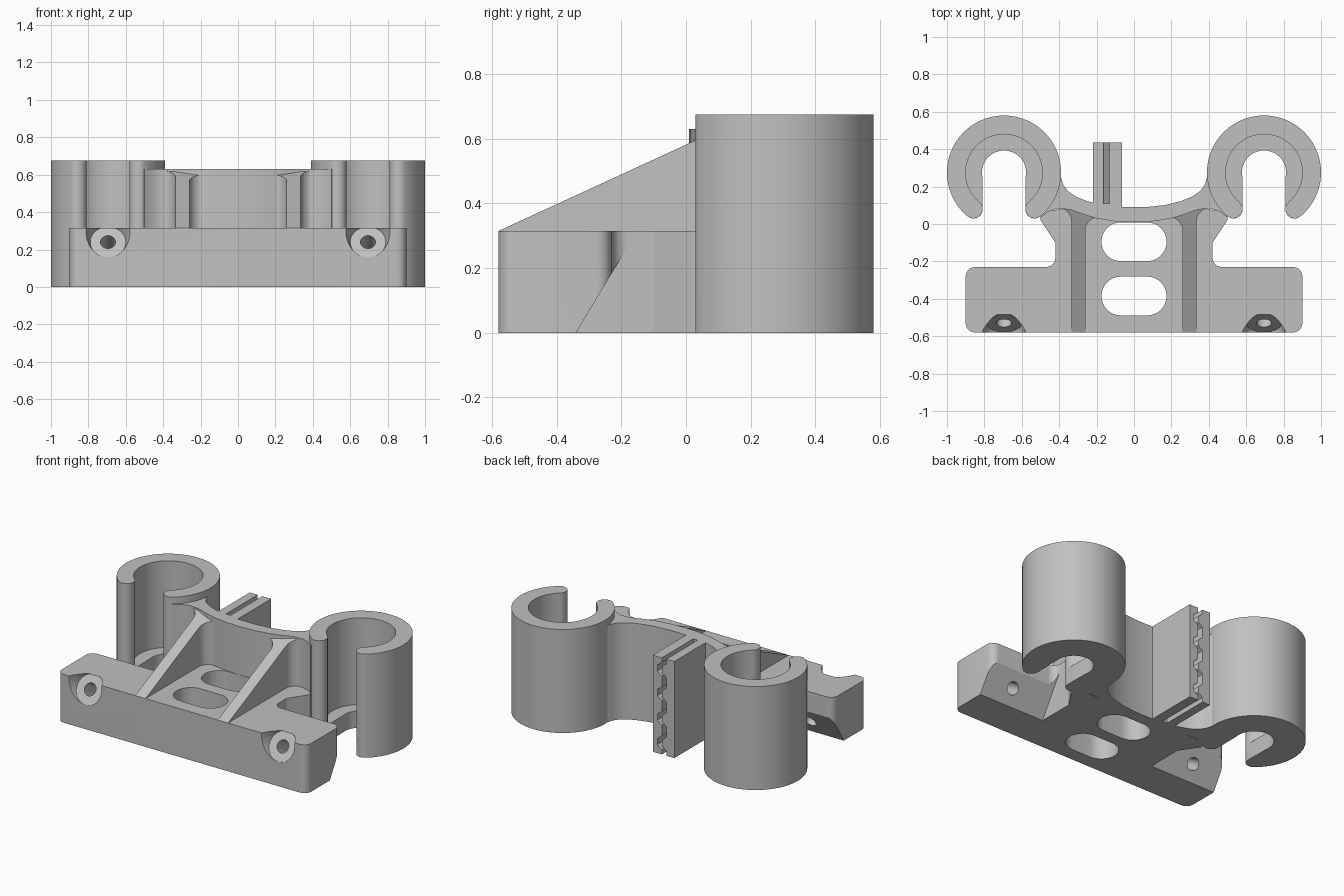
import bpy, bmesh, math
from mathutils import Vector

if "Cube" in bpy.data.objects:
    bpy.data.objects.remove(bpy.data.objects["Cube"])

GREY = (0.53, 0.53, 0.53, 1)
grey = bpy.data.materials.new("grey plastic")
grey.use_nodes = True
grey.diffuse_color = GREY
grey.node_tree.nodes["Principled BSDF"].inputs["Base Color"].default_value = GREY


def arc(cx, cy, r, a0, a1, n=10):
    angles = [math.radians(a0 + (a1 - a0) * i / n) for i in range(n + 1)]
    return [(cx + r * math.cos(a), cy + r * math.sin(a)) for a in angles]


def mirror(half):
    return half + [(-x, y) for x, y in reversed(half) if abs(x) > 1e-4]


def add_object(name, bm):
    bmesh.ops.recalc_face_normals(bm, faces=bm.faces)
    mesh = bpy.data.meshes.new(name)
    bm.to_mesh(mesh)
    bm.free()
    mesh.materials.append(grey)
    obj = bpy.data.objects.new(name, mesh)
    bpy.context.collection.objects.link(obj)
    return obj


def prism(name, outline, low, high, place=lambda u, v, w: (u, v, w)):
    """Extrude an outline; high may be a function of the outline point."""
    top = high if callable(high) else (lambda u, v: high)
    bm = bmesh.new()
    lower = [bm.verts.new(place(u, v, low)) for u, v in outline]
    upper = [bm.verts.new(place(u, v, top(u, v))) for u, v in outline]
    bm.faces.new(lower)
    bm.faces.new(upper)
    n = len(outline)
    for i in range(n):
        j = (i + 1) % n
        bm.faces.new((lower[i], lower[j], upper[j], upper[i]))
    return add_object(name, bm)


def cone(name, start, axis, length, r0, r1):
    bm = bmesh.new()
    bmesh.ops.create_cone(bm, cap_ends=True, segments=40, radius1=r0, radius2=r1, depth=length)
    obj = add_object(name, bm)
    obj.rotation_euler = axis.to_track_quat('Z', 'Y').to_euler()
    obj.location = start + axis * length / 2
    return obj


def cut(obj, cutter):
    mod = obj.modifiers.new("cut", 'BOOLEAN')
    mod.operation = 'DIFFERENCE'
    mod.solver = 'EXACT'
    mod.object = cutter
    cutter.hide_render = True
    cutters.append(cutter)


cutters = []
parts = []

# Base: wide front bar with a narrow neck reaching back to the wall
base_half = ([(0, -0.58)] + arc(0.85, -0.53, 0.05, -90, 0, 6)
             + arc(0.85, -0.28, 0.05, 0, 90, 6) + arc(0.47, -0.18, 0.05, 270, 180, 6)
             + [(0.42, -0.1), (0.5, 0.02), (0.5, 0.06), (0.4, 0.08), (0, 0.05)])
base = prism("base", mirror(base_half), 0, 0.315)
parts.append(base)

# Two rounded slots through the base
for y in (-0.095, -0.385):
    slot = arc(0.07, y, 0.104, -90, 90, 16) + arc(-0.07, y, 0.104, 90, 270, 16)
    cut(base, prism("slot_cutter", slot, -0.1, 0.5))

# Sloped underside of each bar end, with a tilted screw hole and countersink
hole_axis = Vector((0, 0.857, -0.515))
for s in (-1, 1):
    wedge = [(-0.346, -0.01), (-0.11, -0.01), (-0.11, 0.383)]
    cut(base, prism("underside_cutter", wedge, 0.42 * s, 1.1 * s, lambda u, v, w: (w, u, v)))
    seat = Vector((0.695 * s, -0.53, 0.24))
    cut(base, cone("screw_cutter", seat - hole_axis * 0.05, hole_axis, 0.5, 0.04, 0.04))
    cut(base, cone("countersink_cutter", seat, -hole_axis, 0.14, 0.095, 0.145))

# Curved wall joining the two clips
wall_half = [(0, 0.01), (0.1, 0.014), (0.2, 0.03), (0.28, 0.055), (0.34, 0.077), (0.41, 0.083),
             (0.46, 0.065), (0.5, 0.035), (0.525, 0.06), (0.45, 0.2), (0.41, 0.27), (0.39, 0.25),
             (0.38, 0.213), (0.355, 0.177), (0.31, 0.146), (0.25, 0.122), (0.17, 0.102),
             (0.08, 0.092), (0, 0.09)]
parts.append(prism("curved_wall", mirror(wall_half), 0, 0.63))

# Sloped ribs that flare into the wall
for s in (-1, 1):
    rib = ([(0.26, -0.58), (0.335, -0.58)] + arc(0.405, 0.015, 0.07, 180, 90, 6)
           + [(0.34, 0.1), (0.19, 0.05)] + arc(0.19, -0.035, 0.07, 80, 0, 6))
    parts.append(prism("rib", [(x * s, y) for x, y in rib], 0.1,
                       lambda u, v: min(0.63, 0.315 + (v + 0.58) * 0.46)))

# Open clips, each with a slotted floor
CX, CY, OUT, IN = 0.695, 0.275, 0.305, 0.205
MID, TIP = (OUT + IN) / 2, (OUT - IN) / 2
for s in (-1, 1):
    cx = CX * s
    tips = [(cx + MID * math.cos(math.radians(a)), CY + MID * math.sin(math.radians(a)))
            for a in (230, -50)]
    outer = arc(cx, CY, OUT, -50, 230, 64)
    ring = (outer + arc(*tips[0], TIP, 230, 410)[1:]
            + arc(cx, CY, IN, 230, -50, 56)[1:] + arc(*tips[1], TIP, 130, 310)[1:-1])
    parts.append(prism("clip_ring", ring, 0, 0.675))
    floor = (outer + arc(*tips[0], TIP, 230, 360)[1:]
             + arc(cx, CY, 0.118, 190, -10, 28) + arc(*tips[1], TIP, 180, 310)[:-1])
    parts.append(prism("clip_floor", floor, 0, 0.11))

# Belt holder at the back: a block split by a toothed slot
holder = prism("belt_holder", [(-0.22, 0.06), (-0.065, 0.06), (-0.065, 0.435), (-0.22, 0.435)], 0, 0.63)
edge = [(0, -0.1)]
for i in range(4):
    z = 0.03 + 0.16 * i
    edge += [(0, z), (0.032, z + 0.025), (0.032, z + 0.065), (0, z + 0.09)]
edge.append((0, 0.75))
channel = [(x - 0.163, z) for x, z in edge] + [(x - 0.13, z) for x, z in reversed(edge)]
cut(holder, prism("belt_slot_cutter", channel, 0.11, 0.5, lambda u, v, w: (u, w, v)))
parts.append(holder)

# Apply the cuts, remove the cutters and smooth the round faces
for obj in parts:
    bpy.ops.object.select_all(action='DESELECT')
    obj.select_set(True)
    bpy.context.view_layer.objects.active = obj
    for mod in list(obj.modifiers):
        bpy.ops.object.modifier_apply(modifier=mod.name)
    bpy.ops.object.shade_smooth_by_angle(angle=math.radians(30))
for cutter in cutters:
    bpy.data.objects.remove(cutter)
